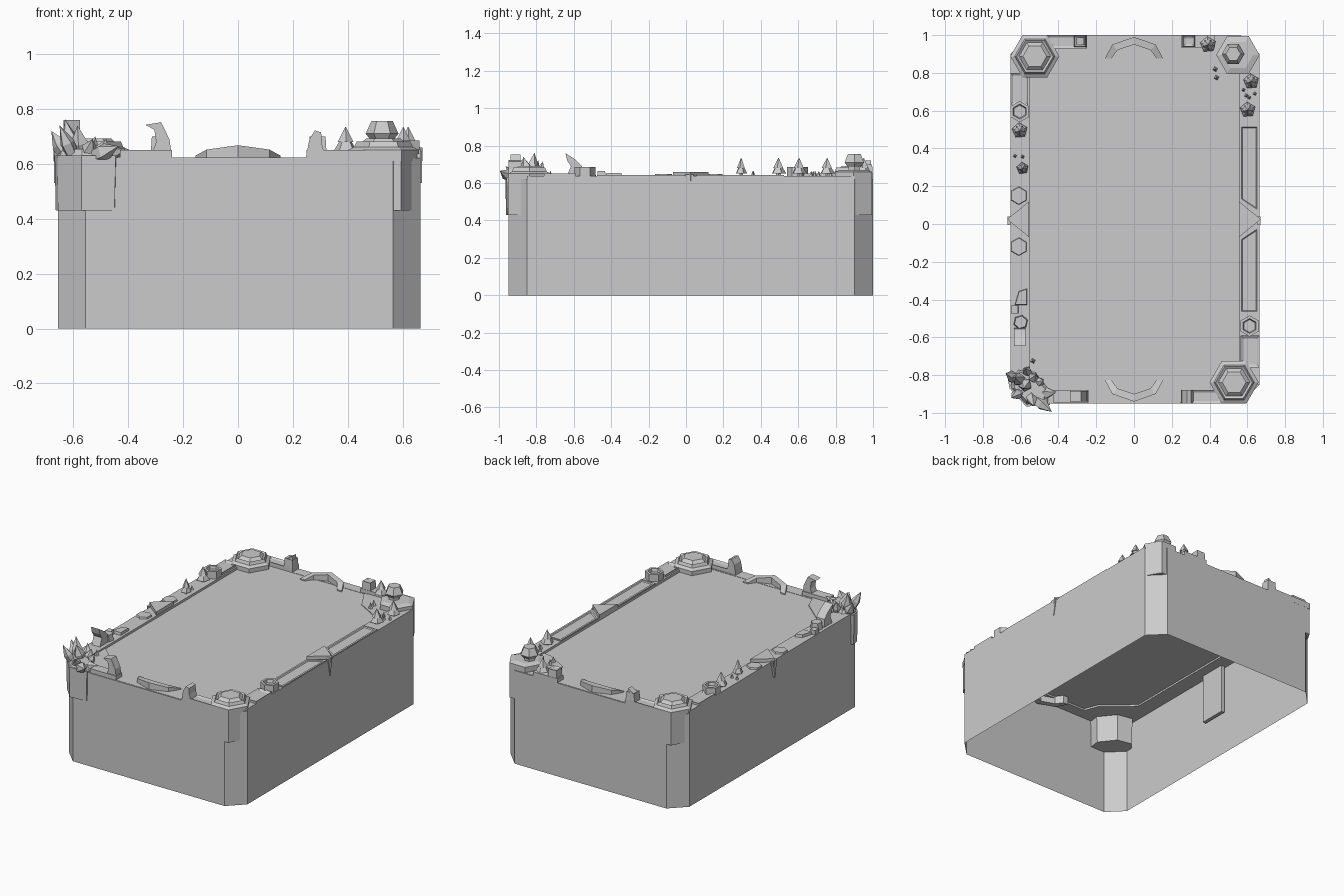
import bpy, bmesh, math
from mathutils import Vector, Matrix

if "Cube" in bpy.data.objects:
    bpy.data.objects.remove(bpy.data.objects["Cube"])


def finish(name, bm):
    bmesh.ops.recalc_face_normals(bm, faces=bm.faces)
    me = bpy.data.meshes.new(name)
    bm.to_mesh(me)
    bm.free()
    ob = bpy.data.objects.new(name, me)
    bpy.context.collection.objects.link(ob)
    return ob


def prism(name, pts, z0, z1, taper=1.0, insets=(), shift=(0, 0), bottom=True):
    """Extruded outline with a tapered top; insets = (width, depth) steps on the top face."""
    c = sum((Vector(p) for p in pts), Vector((0, 0))) / len(pts)
    s = Vector(shift)
    bm = bmesh.new()
    lo = [bm.verts.new((x, y, z0)) for x, y in pts]
    hi = [bm.verts.new((*(c + (Vector(p) - c) * taper + s), z1)) for p in pts]
    n = len(pts)
    for i in range(n):
        bm.faces.new((lo[i], lo[(i + 1) % n], hi[(i + 1) % n], hi[i]))
    if bottom:
        bm.faces.new(lo[::-1])
    top = bm.faces.new(hi)
    bm.normal_update()
    for width, depth in insets:
        bmesh.ops.inset_region(bm, faces=[top], thickness=width, depth=0, use_even_offset=True)
        for v in top.verts:
            v.co.z += depth
    return finish(name, bm)


def ngon(x, y, r, n=6, a=0.0):
    return [(x + r * math.cos(a + 2 * math.pi * i / n),
             y + r * math.sin(a + 2 * math.pi * i / n)) for i in range(n)]


def rect(x0, x1, y0, y1):
    return [(x0, y0), (x1, y0), (x1, y1), (x0, y1)]


def profile(name, pts, axis, c, w):
    """Side outline given as (u, z), extruded w either side of c along the other axis."""
    bm = bmesh.new()
    rows = []
    for d in (c - w, c + w):
        rows.append([bm.verts.new((u, d, z) if axis == 'x' else (d, u, z)) for u, z in pts])
    n = len(pts)
    bm.faces.new(rows[0])
    bm.faces.new(rows[1])
    for i in range(n):
        j = (i + 1) % n
        bm.faces.new((rows[0][i], rows[0][j], rows[1][j], rows[1][i]))
    return finish(name, bm)


def spike(name, base, tip, r, n=5):
    """Leaning crystal: slightly swelling body with a pointed tip."""
    b, t = Vector(base), Vector(tip)
    d = t - b
    m = d.to_track_quat('Z', 'Y').to_matrix().to_4x4()
    bm = bmesh.new()
    rings = []
    for f, k in ((0, 0.8), (0.45, 1.0)):
        rings.append([bm.verts.new(b + m @ Vector((x, y, f * d.length))) for x, y in ngon(0, 0, r * k, n)])
    apex = bm.verts.new(t)
    bm.faces.new(rings[0])
    for i in range(n):
        j = (i + 1) % n
        bm.faces.new((rings[0][i], rings[0][j], rings[1][j], rings[1][i]))
        bm.faces.new((rings[1][i], rings[1][j], apex))
    return finish(name, bm)


def tree(x, y, r, z=0.635, h=0.1):
    if r > 0.02:
        prism("tree_trunk", ngon(x, y, r * 0.35), z, z + h * 0.3)
        prism("tree_skirt", ngon(x, y, r, 5, 0.4), z + h * 0.15, z + h * 0.6, 0.35)
        prism("tree_tip", ngon(x, y, r * 0.7, 5, 1.0), z + h * 0.45, z + h, 0.03)
    else:
        prism("sprout", ngon(x, y, r, 4, 0.3), z, z + h, 0.05)


# Body: open-bottomed box with chamfered corners
X0, X1, Y0, Y1, C = -0.655, 0.665, -0.95, 1.0, 0.1
outline = [(X0 + C, Y0), (X1 - C, Y0), (X1, Y0 + C), (X1, Y1 - C),
           (X1 - C, Y1), (X0 + C, Y1), (X0, Y1 - C), (X0, Y0 + C)]
prism("body", outline, 0, 0.622, bottom=False)

# Raised side rims
prism("rim_left", rect(X0, -0.55, -0.85, 0.9), 0.61, 0.637)
prism("rim_right", rect(0.555, X1, -0.85, 0.9), 0.61, 0.637)
for y0, y1, n in ((-0.945, -0.87, "front"), (0.93, 0.995, "back")):
    prism("rim_" + n, rect(-0.5, 0.5, y0, y1), 0.61, 0.624)

# Stepped rails running out of the two large corner towers
prism("rail_back", rect(-0.46, -0.25, 0.93, 1.0), 0.61, 0.65, insets=[(0.012, -0.008)])
prism("rail_front", rect(0.25, 0.47, -0.95, -0.88), 0.61, 0.65, insets=[(0.012, -0.008)])
prism("rail_left", rect(X0, -0.56, 0.63, 0.8), 0.61, 0.652, insets=[(0.015, -0.01)])
prism("rail_right", rect(0.565, X1, -0.76, -0.59), 0.61, 0.652, insets=[(0.015, -0.01)])
prism("rail_front_left", rect(-0.43, -0.24, -0.945, -0.88), 0.61, 0.65)
prism("rail_back_right", rect(0.25, 0.43, 0.935, 1.0), 0.61, 0.65)

# Hexagonal corner towers with stepped caps
for x, y in ((-0.525, 0.888), (0.53, -0.838)):
    prism("tower_shaft", ngon(x, y, 0.128), 0.43, 0.625)
    prism("tower_cap", ngon(x, y, 0.13), 0.61, 0.65,
          insets=[(0.02, 0.012), (0.008, 0.02), (0.012, -0.008), (0.018, 0.018)])

# Ruined tower with a boulder on a stem
prism("ruin_shaft", ngon(0.55, 0.895, 0.115), 0.43, 0.66, insets=[(0.03, 0.01)])
prism("boulder_stem", ngon(0.525, 0.9, 0.035), 0.65, 0.70)
prism("boulder_lower", ngon(0.525, 0.9, 0.04), 0.685, 0.71, 1.5)
prism("boulder_upper", ngon(0.525, 0.9, 0.06), 0.71, 0.756, 0.65)
prism("ruin_patch", [(0.28, 0.93), (0.36, 0.79), (0.5, 0.71), (0.56, 0.70), (0.6, 0.9), (0.5, 0.96)], 0.61, 0.627)

# Front and back arched handles
half = [(0.155, 0.0), (0.115, 0.075), (0.0, 0.115)]
inner = [(0.12, 0.0), (0.088, 0.045), (0.0, 0.075)]
for name, y, s in (("front_arch", -0.825, -1), ("back_arch", 0.875, 1)):
    for sx in (-1, 1):
        for k in range(2):
            q = [half[k], half[k + 1], inner[k + 1], inner[k]]
            bm = bmesh.new()
            lo, hi = [], []
            for i, (u, v) in enumerate(q):
                zt = 0.668 if u == 0 else (0.652 if u < 0.118 and v > 0 else 0.63)
                lo.append(bm.verts.new((sx * u, y + s * v, 0.57)))
                hi.append(bm.verts.new((sx * u, y + s * v, zt)))
            bm.faces.new(lo)
            bm.faces.new(hi)
            for i in range(4):
                j = (i + 1) % 4
                bm.faces.new((lo[i], lo[j], hi[j], hi[i]))
            finish(name, bm)

# Side midpoint arrow plates, pennants and inner brackets
for s, n in ((-1, "left"), (1, "right")):
    prism("arrow_plate_" + n, [(s * 0.555, -0.07), (s * 0.672, 0.025), (s * 0.555, 0.12)], 0.61, 0.66)
    profile("pennant_" + n, [(-0.005, 0.645), (0.04, 0.645), (0.018, 0.53)], 'y', s * 0.662, 0.008)
    prism("inner_bracket_" + n, rect(s * 0.63 - 0.012, s * 0.63 + 0.012, -0.07, 0.11), 0.28, 0.62)

# Long recessed panels on the right rim
for s in (-1, 1):
    m = 0.025
    pts = [(0.558, m + s * 0.1), (0.663, m + s * 0.03), (0.663, m + s * 0.5), (0.558, m + s * 0.5)]
    prism("side_panel", pts, 0.62, 0.643, insets=[(0.012, 0), (0.01, -0.012)])

# Hexagonal cups and plates on the side rims
for x, y in ((-0.605, 0.595), (0.612, -0.54)):
    prism("hex_cup", ngon(x, y, 0.056, 6, math.pi / 6), 0.63, 0.685, insets=[(0.014, 0), (0.005, -0.02)])
for x, y in ((-0.61, 0.15), (-0.61, -0.12)):
    prism("hex_plate", ngon(x, y, 0.05, 6, 0.5), 0.63, 0.648, 0.9)

# Small posts on the back edge, broken posts and horns
for x in (-0.285, 0.29):
    prism("back_post", rect(x - 0.034, x + 0.034, 0.935, 1.0), 0.62, 0.70, 0.85, insets=[(0.012, -0.006)])
profile("front_horn", [(-0.32, 0.62), (-0.24, 0.62), (-0.25, 0.69), (-0.28, 0.752), (-0.338, 0.742),
                       (-0.305, 0.725), (-0.298, 0.68)], 'x', -0.912, 0.027)
profile("front_broken_post", [(0.247, 0.62), (0.32, 0.62), (0.305, 0.675), (0.303, 0.715),
                              (0.28, 0.722), (0.26, 0.69)], 'x', -0.915, 0.035)
profile("back_post_tooth", [(-0.31, 0.69), (-0.26, 0.69), (-0.265, 0.72)], 'x', 0.968, 0.02)
profile("left_horn", [(-0.64, 0.63), (-0.55, 0.63), (-0.555, 0.69), (-0.59, 0.725), (-0.645, 0.76),
                      (-0.635, 0.72), (-0.615, 0.69)], 'y', -0.605, 0.03)
prism("rubble_block", ngon(-0.6, -0.52, 0.04, 6, 0.3), 0.63, 0.68, 0.85)
prism("rubble_stone", rect(-0.652, -0.612, -0.475, -0.43), 0.63, 0.665, 0.9)
prism("rubble_slab", [(-0.632, -0.43), (-0.565, -0.43), (-0.565, -0.34), (-0.61, -0.355)], 0.63, 0.655, 0.9)

# Trees and sprouts
for x, y, r in ((-0.605, 0.495, 0.042), (-0.59, 0.295, 0.033), (0.62, 0.755, 0.042),
                (0.602, 0.605, 0.042), (0.392, 0.95, 0.043)):
    tree(x, y, r)
for x, y in ((-0.63, 0.36), (-0.59, 0.357), (0.58, 0.71), (0.61, 0.67), (0.64, 0.69),
             (0.595, 0.68), (0.43, 0.82), (0.437, 0.775), (-0.535, -0.725)):
    tree(x, y, 0.015, 0.625, 0.04)

# Crystal-covered rock at the front left corner
rock = [(-0.45, -0.955), (-0.44, -0.88), (-0.52, -0.78), (-0.62, -0.76), (-0.664, -0.82), (-0.655, -0.87), (-0.57, -0.962)]
prism("corner_rock", rock, 0.43, 0.63, 1.04)
prism("corner_rock_top", rock, 0.62, 0.655, 0.75)
prism("rock_patch", [(-0.56, -0.6), (-0.5, -0.66), (-0.36, -0.78), (-0.32, -0.88), (-0.56, -0.9)], 0.61, 0.627)
for bx, by, tx, ty, tz, r in (
        (-0.62, -0.82, -0.68, -0.79, 0.72, 0.032), (-0.6, -0.83, -0.63, -0.81, 0.762, 0.035),
        (-0.57, -0.84, -0.585, -0.87, 0.74, 0.035), (-0.6, -0.89, -0.65, -0.92, 0.74, 0.028),
        (-0.54, -0.82, -0.52, -0.8, 0.70, 0.028), (-0.51, -0.84, -0.48, -0.83, 0.69, 0.024),
        (-0.56, -0.79, -0.575, -0.765, 0.715, 0.026), (-0.53, -0.92, -0.435, -0.995, 0.665, 0.035),
        (-0.55, -0.9, -0.53, -0.965, 0.69, 0.03), (-0.5, -0.9, -0.41, -0.89, 0.655, 0.03)):
    spike("crystal", (bx, by, 0.625), (tx, ty, tz), r)
